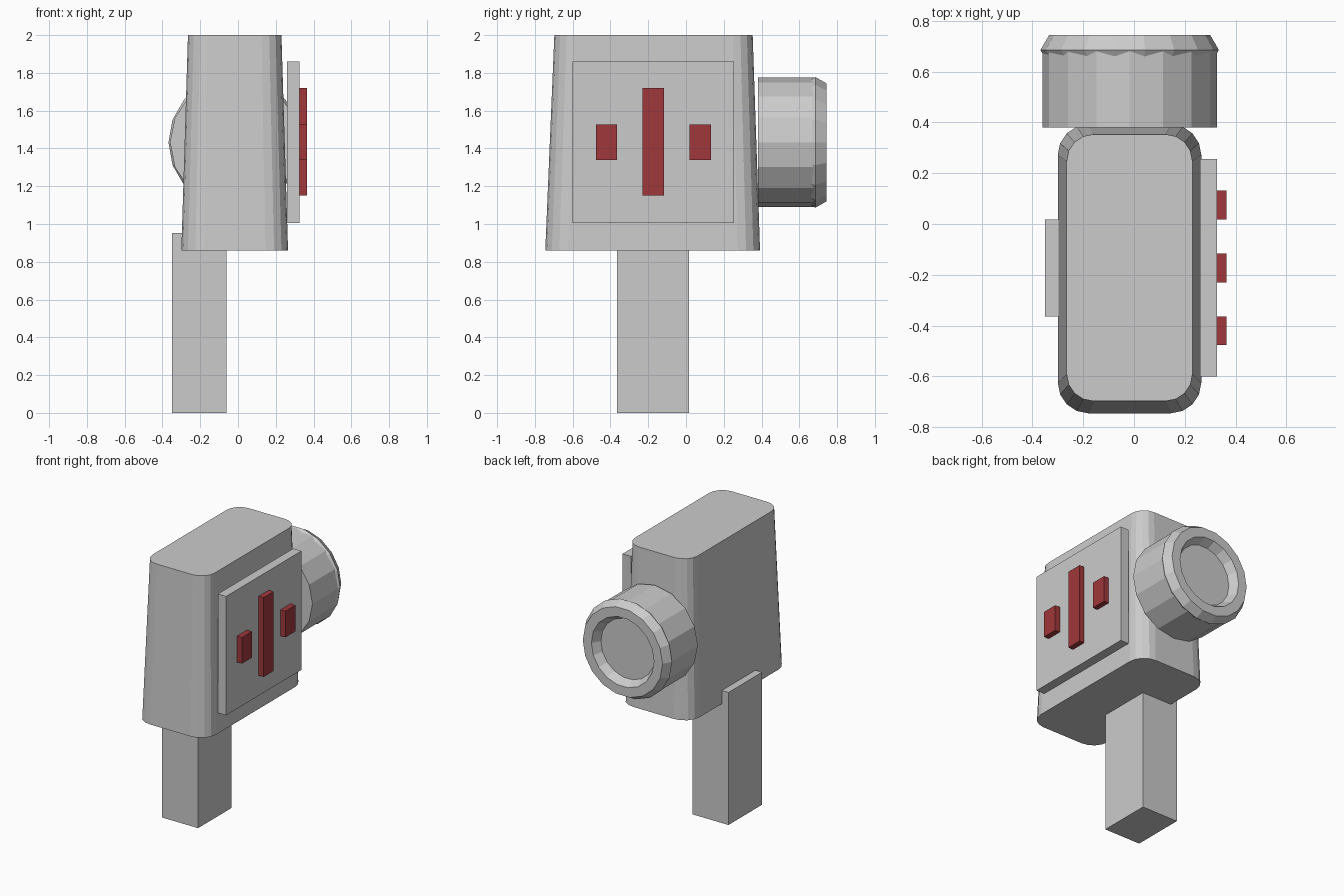
import bpy, bmesh
from math import cos, sin, pi
from mathutils import Matrix, Vector

if "Cube" in bpy.data.objects:
    bpy.data.objects.remove(bpy.data.objects["Cube"])

def finish(bm, name, mat=None):
    bmesh.ops.recalc_face_normals(bm, faces=bm.faces)
    me = bpy.data.meshes.new(name)
    bm.to_mesh(me)
    bm.free()
    ob = bpy.data.objects.new(name, me)
    bpy.context.collection.objects.link(ob)
    if mat:
        me.materials.append(mat)
    return ob

def box(name, x, y, z, mat=None):
    bm = bmesh.new()
    size = [b - a for a, b in (x, y, z)]
    mid = Vector([(a + b) / 2 for a, b in (x, y, z)])
    bmesh.ops.create_cube(bm, size=1, matrix=Matrix.Translation(mid) @ Matrix.Diagonal((*size, 1)))
    return finish(bm, name, mat)

def rounded_rect(x0, x1, y0, y1, r, seg=4):
    corners = [(x1 - r, y1 - r), (x0 + r, y1 - r), (x0 + r, y0 + r), (x1 - r, y0 + r)]
    return [(cx + r * cos((i + k / seg) * pi / 2), cy + r * sin((i + k / seg) * pi / 2))
            for i, (cx, cy) in enumerate(corners) for k in range(seg + 1)]

# tapered body with rounded corners
bm = bmesh.new()
low = [bm.verts.new((x, y, 0.86)) for x, y in rounded_rect(-0.30, 0.265, -0.745, 0.392, 0.12)]
top = [bm.verts.new((x, y, 2.0)) for x, y in rounded_rect(-0.265, 0.23, -0.697, 0.353, 0.105)]
n = len(low)
bm.faces.new(low)
bm.faces.new(top)
for i in range(n):
    j = (i + 1) % n
    bm.faces.new((low[i], low[j], top[j], top[i]))
finish(bm, "body")

# handle and side panel
box("handle", (-0.35, -0.062), (-0.365, 0.017), (0, 0.953))
box("side_panel", (0.26, 0.326), (-0.60, 0.255), (1.005, 1.86))

# red buttons
red = bpy.data.materials.new("red")
red.diffuse_color = (0.35, 0.04, 0.045, 1)
red.use_nodes = True
red.node_tree.nodes["Principled BSDF"].inputs["Base Color"].default_value = red.diffuse_color
for name, y, z in (("front_button", (-0.477, -0.364), (1.34, 1.528)),
                   ("middle_button", (-0.23, -0.116), (1.15, 1.72)),
                   ("rear_button", (0.018, 0.132), (1.34, 1.528))):
    box(name, (0.326, 0.365), y, z, red)

# lens barrel, axis along y
LX, LZ, LY = -0.017, 1.432, 0.685
bm = bmesh.new()
place = Matrix.Translation((LX, (0.38 + LY) / 2, LZ)) @ Matrix.Rotation(-pi / 2, 4, 'X')
bmesh.ops.create_cone(bm, cap_ends=True, segments=16, radius1=0.343, radius2=0.343,
                      depth=LY - 0.38, matrix=place)
finish(bm, "lens_barrel")

# lens rim: ring with hexagonal section
bm = bmesh.new()
rings = []
for i in range(18):
    a = 2 * pi * i / 18
    rings.append([])
    for k in range(6):
        r = 0.283 + 0.068 * cos(k * pi / 3)
        rings[-1].append(bm.verts.new((LX + r * cos(a), LY + 0.068 * sin(k * pi / 3), LZ + r * sin(a))))
for i in range(18):
    p, q = rings[i], rings[(i + 1) % 18]
    for k in range(6):
        m = (k + 1) % 6
        bm.faces.new((p[k], q[k], q[m], p[m]))
finish(bm, "lens_rim")
